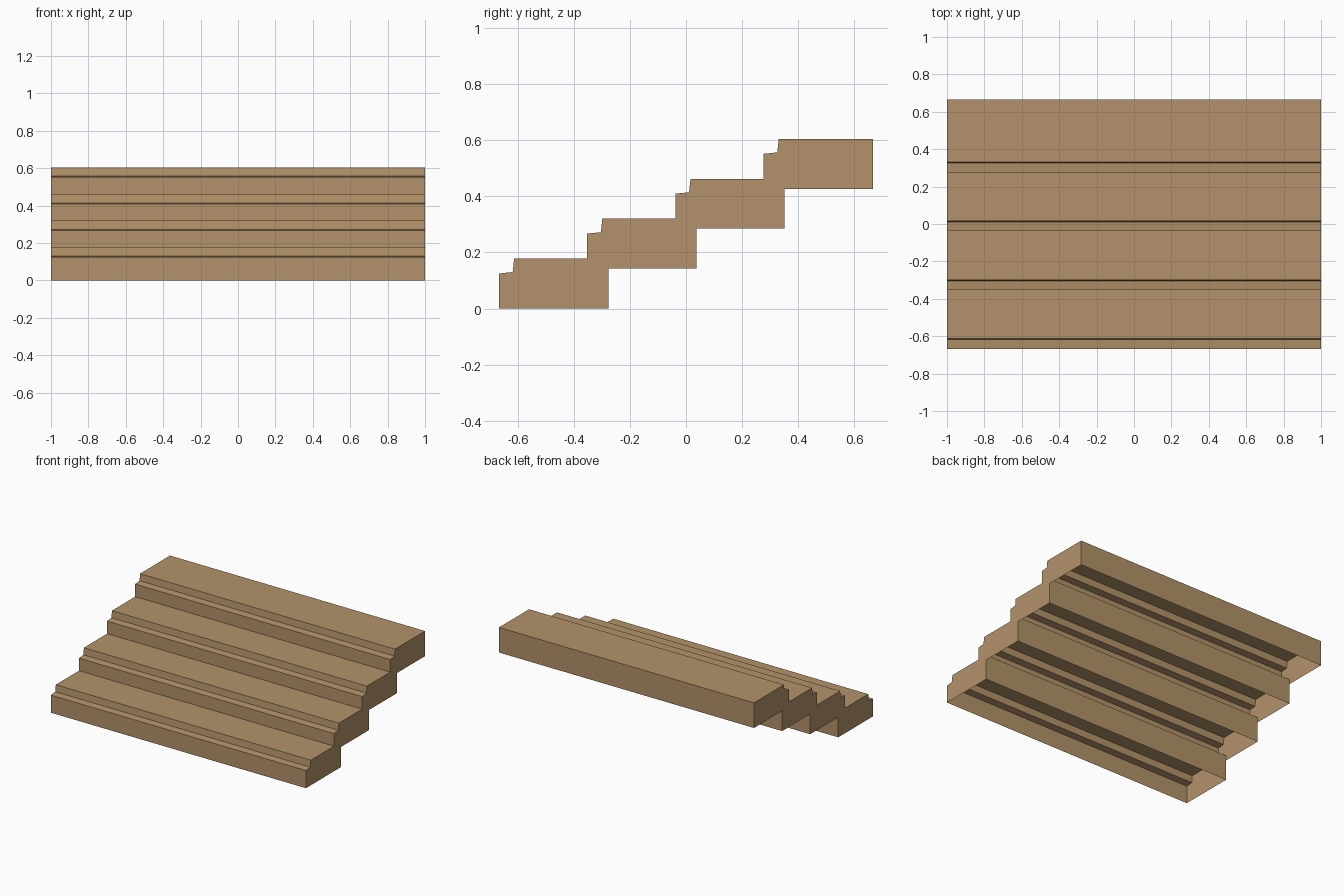
import bpy, bmesh

if "Cube" in bpy.data.objects:
    bpy.data.objects.remove(bpy.data.objects["Cube"])

mat = bpy.data.materials.new("tan wood")
mat.diffuse_color = (0.45, 0.29, 0.145, 1)
mat.use_nodes = True
mat.node_tree.nodes["Principled BSDF"].inputs["Base Color"].default_value = mat.diffuse_color

HALF_W, DEPTH, HEIGHT = 1.0, 0.39, 0.178
RUN, RISE = 0.3145, 0.1423

# side profile of one step (y, z), with the notched front edge
profile = [(0, 0), (DEPTH, 0), (DEPTH, HEIGHT),
           (0.054, HEIGHT), (0.049, 0.13), (0, 0.125)]


def make_step(i):
    y0, z0 = -0.667 + i * RUN, i * RISE
    bm = bmesh.new()
    left = [bm.verts.new((-HALF_W, y0 + y, z0 + z)) for y, z in profile]
    right = [bm.verts.new((HALF_W, y0 + y, z0 + z)) for y, z in profile]
    bm.faces.new(left)
    bm.faces.new(right)
    n = len(profile)
    sides = [bm.faces.new((left[k], left[(k + 1) % n], right[(k + 1) % n], right[k]))
             for k in range(n)]
    bmesh.ops.recalc_face_normals(bm, faces=bm.faces[:])
    # the steps are hollow: open underneath
    bmesh.ops.delete(bm, geom=[sides[0]], context='FACES_ONLY')
    mesh = bpy.data.meshes.new(f"step_{i + 1}")
    bm.to_mesh(mesh)
    bm.free()
    mesh.materials.append(mat)
    bpy.context.collection.objects.link(bpy.data.objects.new(f"step_{i + 1}", mesh))


# four overlapping steps
for i in range(4):
    make_step(i)
